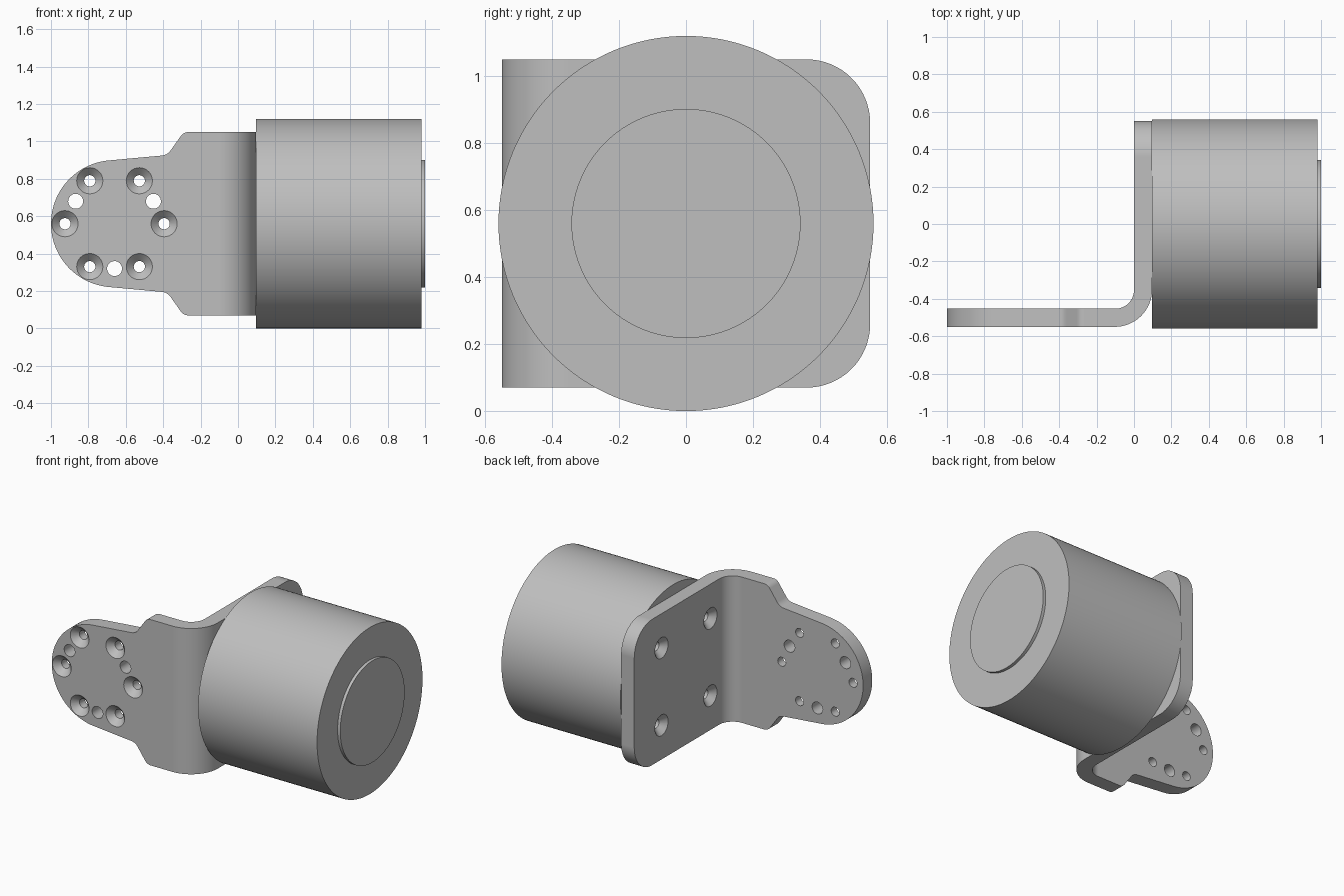
import bpy, bmesh, math
from mathutils import Vector, Matrix

if "Cube" in bpy.data.objects:
    bpy.data.objects.remove(bpy.data.objects["Cube"], do_unlink=True)

grey = bpy.data.materials.new("plain grey metal")
grey.use_nodes = True
GREY = (0.52, 0.52, 0.52, 1)
grey.diffuse_color = GREY
grey.node_tree.nodes["Principled BSDF"].inputs["Base Color"].default_value = GREY

MID = 0.56       # height of the motor axis
FRONT = -0.55    # front face of the bracket
THICK = 0.097    # sheet thickness


def make(name, bm):
    """Turn a bmesh into an object with the shared material."""
    bmesh.ops.recalc_face_normals(bm, faces=bm.faces)
    mesh = bpy.data.meshes.new(name)
    bm.to_mesh(mesh)
    bm.free()
    mesh.materials.append(grey)
    obj = bpy.data.objects.new(name, mesh)
    bpy.context.collection.objects.link(obj)
    return obj


def rounded(corners, steps=16):
    """Polygon (u, v, radius) with every corner filleted."""
    out = []
    for i, (u, v, r) in enumerate(corners):
        p = Vector((u, v))
        a = Vector(corners[i - 1][:2]) - p
        b = Vector(corners[(i + 1) % len(corners)][:2]) - p
        if r == 0:
            out.append(p)
            continue
        half = a.angle(b) / 2
        t = min(r / math.tan(half), a.length / 2, b.length / 2)
        r = t * math.tan(half)
        a, b = a.normalized(), b.normalized()
        centre = p + (a + b).normalized() * (r / math.sin(half))
        start, end = p + a * t - centre, p + b * t - centre
        turn = start.angle_signed(end)
        for k in range(steps + 1):
            out.append(centre + Matrix.Rotation(-turn * k / steps, 2) @ start)
    return out


def prism(name, points, place, lo, hi):
    """Extrude a 2D outline from lo to hi; place maps (u, v, w) to xyz."""
    bm = bmesh.new()
    face = bm.faces.new([bm.verts.new(place(p.x, p.y, lo)) for p in points])
    new = bmesh.ops.extrude_face_region(bm, geom=[face])["geom"]
    shift = Vector(place(0, 0, hi)) - Vector(place(0, 0, lo))
    bmesh.ops.translate(bm, vec=shift,
                        verts=[g for g in new if isinstance(g, bmesh.types.BMVert)])
    bmesh.ops.remove_doubles(bm, verts=bm.verts, dist=0.0005)
    return make(name, bm)


def lathe(name, profile, origin, axis, sides=32):
    """Solid of revolution from (radius, distance) rings along an axis."""
    bm = bmesh.new()
    turn = Vector((0, 0, 1)).rotation_difference(Vector(axis)).to_matrix()
    rings = []
    for r, d in profile:
        ring = []
        for k in range(sides):
            a = math.tau * k / sides
            pos = turn @ Vector((r * math.cos(a), r * math.sin(a), d))
            ring.append(bm.verts.new(pos + Vector(origin)))
        rings.append(ring)
    for lower, upper in zip(rings, rings[1:]):
        for k in range(sides):
            n = (k + 1) % sides
            bm.faces.new((lower[k], lower[n], upper[n], upper[k]))
    bm.faces.new(rings[0])
    bm.faces.new(rings[-1])
    return make(name, bm)


def boolean(obj, cutter, operation):
    mod = obj.modifiers.new(cutter.name, "BOOLEAN")
    mod.object, mod.operation, mod.solver = cutter, operation, "EXACT"
    cutter.hide_render = True
    return cutter


def smooth(obj):
    bpy.ops.object.select_all(action="DESELECT")
    obj.select_set(True)
    bpy.context.view_layer.objects.active = obj
    bpy.ops.object.shade_smooth_by_angle(angle=math.radians(30))
    mod = obj.modifiers.new("even_normals", "WEIGHTED_NORMAL")
    mod.keep_sharp = True


# Bent sheet seen from above
sheet = [(-1, FRONT, 0), (THICK, FRONT, 0.2), (THICK, 0.55, 0),
         (0, 0.55, 0), (0, FRONT + THICK, 0.1), (-1, FRONT + THICK, 0)]
bracket = prism("bracket", rounded(sheet), lambda u, v, w: (u, v, w), 0, 1.2)

# Front outline: round head, taper, shoulders
upper = [(-1, 0.31, 0.34), (-0.378, 0.367, 0.064), (-0.291, 0.49, 0.05), (0.3, 0.49, 0)]
outline = [(u, MID + v, r) for u, v, r in upper]
outline += [(u, MID - v, r) for u, v, r in reversed(upper)]
cutters = [boolean(bracket, prism("front_outline", rounded(outline, 24),
                                  lambda u, v, w: (u, w, v), -1, 1), "INTERSECT")]

# Side outline: rounded rear corners
side = [(-0.8, 0, 0), (0.55, MID - 0.49, 0.19), (0.55, MID + 0.49, 0.19), (-0.8, 1.2, 0)]
side = [(-0.8, MID - 0.49, 0)] + side[1:3] + [(-0.8, MID + 0.49, 0)]
side = [(u, v + (0.05 if v > MID else -0.05) * (u < 0), r) for u, v, r in side]
side[0], side[3] = (-0.8, MID - 0.49, 0), (-0.8, MID + 0.49, 0)
cutters.append(boolean(bracket, prism("side_outline", rounded(side),
                                      lambda u, v, w: (w, u, v), -2, 2), "INTERSECT"))

# Screw holes: countersunk and plain on the head, countersunk on the motor plate
sunk = [(0.08, -0.01), (0.03, 0.04), (0.03, 0.2)]
plain = [(0.04, -0.05), (0.04, 0.2)]
holes = []
for k in range(6):
    a = math.radians(60 * k)
    holes.append((sunk, (-0.66 + 0.265 * math.cos(a), FRONT, MID + 0.265 * math.sin(a)), (0, 1, 0)))
for deg in (30, 150, 270):
    a = math.radians(deg)
    holes.append((plain, (-0.66 + 0.24 * math.cos(a), FRONT, MID + 0.24 * math.sin(a)), (0, 1, 0)))
for y in (-0.26, 0.26):
    for z in (-0.26, 0.26):
        holes.append((sunk, (0, y, MID + z), (1, 0, 0)))
for profile, origin, axis in holes:
    cutters.append(boolean(bracket, lathe("hole_cutter", profile, origin, axis), "DIFFERENCE"))

# Bake the cuts and remove the cutters
graph = bpy.context.evaluated_depsgraph_get()
baked = bpy.data.meshes.new_from_object(bracket.evaluated_get(graph))
bracket.modifiers.clear()
bracket.data = baked
for c in cutters:
    bpy.data.objects.remove(c, do_unlink=True)

# Motor drum and its end boss
drum = lathe("motor_drum", [(MID, 0.096), (MID, 0.98)], (0, 0, MID), (1, 0, 0), 128)
boss = lathe("end_boss", [(0.342, 0.97), (0.342, 1)], (0, 0, MID), (1, 0, 0), 96)

for part in (bracket, drum, boss):
    smooth(part)
